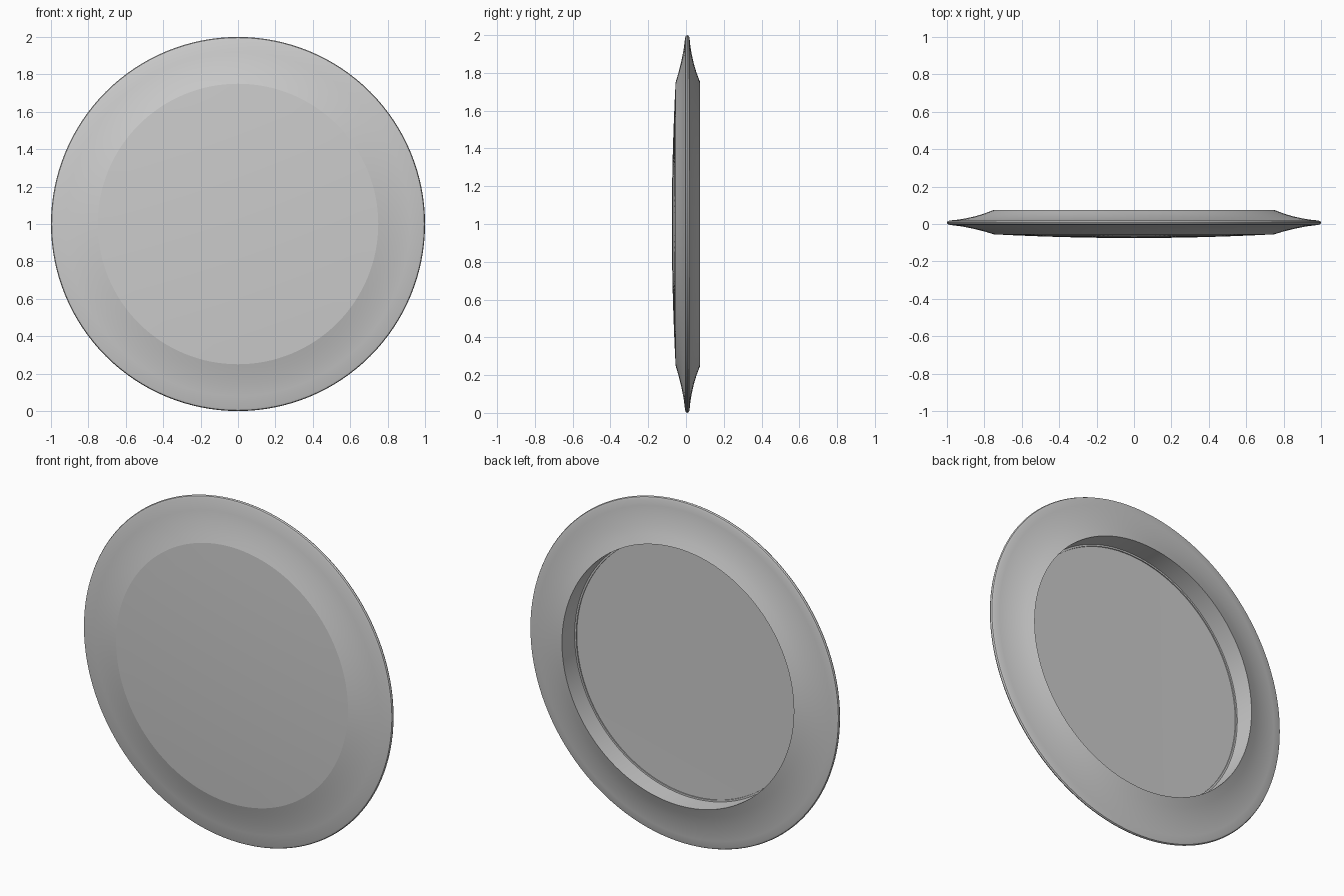
import bpy, math
from mathutils import Matrix

if "Cube" in bpy.data.objects:
    bpy.data.objects.remove(bpy.data.objects["Cube"])

SEGMENTS = 128


def revolve(name, profile, closed):
    """Spin a (radius, y) profile about the front-back axis through z = 1."""
    verts, rings = [], []
    for r, y in profile:
        n = 1 if r == 0 else SEGMENTS
        rings.append((len(verts), n))
        for i in range(n):
            a = 2 * math.pi * i / SEGMENTS
            verts.append((r * math.cos(a), y, 1 + r * math.sin(a)))
    pairs = list(zip(rings, rings[1:] + rings[:1])) if closed else list(zip(rings, rings[1:]))
    faces = []
    for (s, n), (t, m) in pairs:
        for i in range(SEGMENTS):
            j = (i + 1) % SEGMENTS
            quad = [s + i % n, s + j % n, t + j % m, t + i % m]
            faces.append(list(dict.fromkeys(quad)))
    mesh = bpy.data.meshes.new(name)
    mesh.from_pydata(verts, [], faces)
    mesh.update()
    obj = bpy.data.objects.new(name, mesh)
    bpy.context.collection.objects.link(obj)
    bpy.ops.object.select_all(action='DESELECT')
    bpy.context.view_layer.objects.active = obj
    obj.select_set(True)
    bpy.ops.object.mode_set(mode='EDIT')
    bpy.ops.mesh.select_all(action='SELECT')
    bpy.ops.mesh.normals_make_consistent(inside=False)
    bpy.ops.object.mode_set(mode='OBJECT')
    bpy.ops.object.shade_smooth_by_angle(angle=math.radians(30))
    return obj


# Flared ring with rounded lip and straight inner wall
revolve("flared_rim", [
    (0.75, -0.055), (0.80, -0.040), (0.86, -0.025), (0.92, -0.013),
    (0.985, -0.005), (0.996, -0.001), (1.0, 0.007), (0.996, 0.015),
    (0.985, 0.019), (0.95, 0.022), (0.90, 0.030), (0.85, 0.041),
    (0.80, 0.056), (0.75, 0.075)], True)

# Shallow domed face plate closing the front
dome = [(0.75 * k / 8, -0.075 + 0.02 * (k / 8) ** 2) for k in range(9)]
back = [(0.75, -0.042), (0.74, -0.042), (0.74, -0.048), (0, -0.052)]
revolve("face_plate", dome + back, False)
